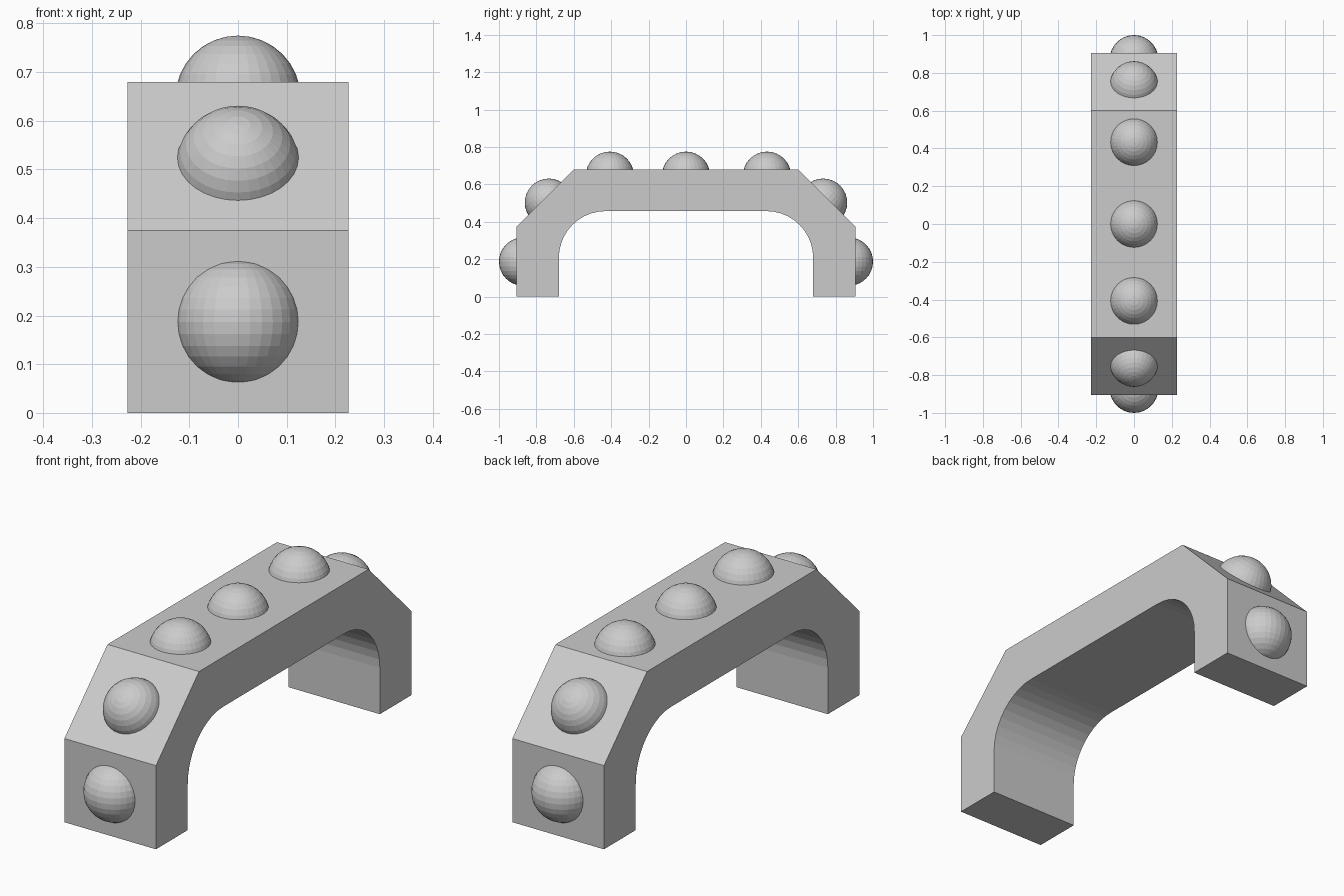
import bpy, bmesh, math
from mathutils import Vector, Matrix

if "Cube" in bpy.data.objects:
    bpy.data.objects.remove(bpy.data.objects["Cube"])

HALF_W = 0.227
R, DEPTH = 0.129, 0.095   # stud radius and how far it stands proud


def make_object(name, bm):
    bmesh.ops.recalc_face_normals(bm, faces=bm.faces)
    mesh = bpy.data.meshes.new(name)
    bm.to_mesh(mesh)
    bm.free()
    ob = bpy.data.objects.new(name, mesh)
    bpy.context.collection.objects.link(ob)
    return ob


# Arch: half profile in y-z, mirrored and extruded across x
half = [(0.60, 0.68), (0.905, 0.375), (0.905, 0), (0.68, 0)]
for i in range(11):
    a = math.radians(90 * i / 10)
    half.append((0.43 + 0.25 * math.cos(a), 0.207 + 0.25 * math.sin(a)))
profile = half + [(-y, z) for y, z in reversed(half)]
bm = bmesh.new()
face = bm.faces.new([bm.verts.new((-HALF_W, y, z)) for y, z in profile])
ext = bmesh.ops.extrude_face_region(bm, geom=[face])
bmesh.ops.translate(bm, vec=(2 * HALF_W, 0, 0),
                    verts=[v for v in ext["geom"] if isinstance(v, bmesh.types.BMVert)])
make_object("arch", bm)


# Domed studs: spheres sunk into the outer faces, tilted on the chamfers
def stud(name, y, z, tilt):
    normal = Vector((0, math.sin(tilt), math.cos(tilt)))
    centre = Vector((0, y, z)) + normal * (DEPTH - R)
    rot = Matrix.Rotation(-tilt if abs(tilt) < 1 else 0, 4, 'X')
    bm = bmesh.new()
    bmesh.ops.create_uvsphere(bm, u_segments=32, v_segments=16, radius=R,
                              matrix=Matrix.Translation(centre) @ rot)
    make_object(name, bm)


for i, y in enumerate((-0.407, 0, 0.433)):
    stud(f"top_stud_{i + 1}", y, 0.68, 0)
for side, s in (("front", -1), ("back", 1)):
    stud(f"{side}_shoulder_stud", s * 0.757, 0.526, s * math.pi / 4)
    stud(f"{side}_leg_stud", s * 0.905, 0.187, s * math.pi / 2)
